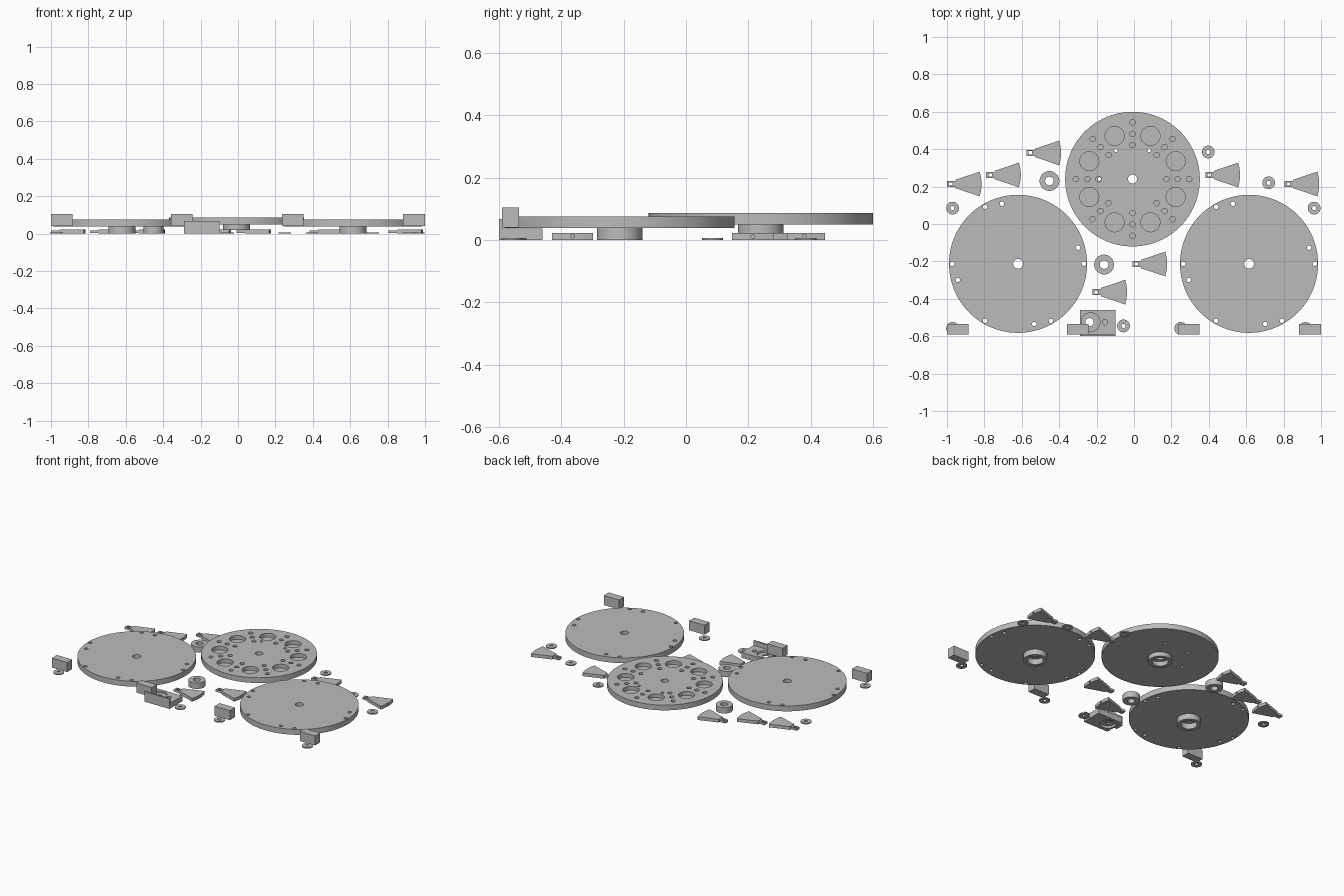
import bpy, bmesh
from math import radians, cos, sin
from mathutils import Matrix, Vector

cube = bpy.data.objects.get("Cube")
if cube:
    bpy.data.objects.remove(cube, do_unlink=True)

GREY = (0.5, 0.5, 0.5, 1)
mat = bpy.data.materials.new("plain_grey")
mat.use_nodes = True
mat.diffuse_color = GREY
mat.node_tree.nodes["Principled BSDF"].inputs["Base Color"].default_value = GREY


def make(name, bm):
    bmesh.ops.recalc_face_normals(bm, faces=bm.faces)
    mesh = bpy.data.meshes.new(name)
    bm.to_mesh(mesh)
    bm.free()
    mesh.materials.append(mat)
    obj = bpy.data.objects.new(name, mesh)
    bpy.context.collection.objects.link(obj)
    return obj


def prism(bm, points, z0, z1):
    face = bm.faces.new([bm.verts.new((x, y, z0)) for x, y in points])
    new = bmesh.ops.extrude_face_region(bm, geom=[face])["geom"]
    verts = [v for v in new if isinstance(v, bmesh.types.BMVert)]
    bmesh.ops.translate(bm, verts=verts, vec=(0, 0, z1 - z0))


def circle(x, y, r, n=32):
    return [(x + r * cos(radians(360 * i / n)), y + r * sin(radians(360 * i / n)))
            for i in range(n)]


def rect(x0, y0, x1, y1):
    return [(x0, y0), (x1, y0), (x1, y1), (x0, y1)]


def polar(r, angle):
    return r * cos(radians(angle)), r * sin(radians(angle))


def solid(name, *layers):
    """Build a part from (outline, bottom, top) prisms."""
    bm = bmesh.new()
    for layer in layers:
        prism(bm, *layer)
    return make(name, bm)


def cut(obj, *layers, turn=None):
    """Subtract a group of prisms, bake the result, drop the cutter."""
    tool = solid("cutter", *layers)
    if turn:
        tool.data.transform(turn)
    mod = obj.modifiers.new("cut", 'BOOLEAN')
    mod.operation, mod.solver, mod.object = 'DIFFERENCE', 'EXACT', tool
    graph = bpy.context.evaluated_depsgraph_get()
    baked = bpy.data.meshes.new_from_object(obj.evaluated_get(graph))
    obj.modifiers.clear()
    obj.data = baked
    bpy.data.objects.remove(tool, do_unlink=True)


def ring(name, x, y, z0, z1, outer, inner):
    obj = solid(name, (circle(0, 0, outer, 48), z0, z1))
    cut(obj, (circle(0, 0, inner), z0 - 0.1, z1 + 0.1))
    obj.location = (x, y, 0)
    return obj


def finish(obj):
    bpy.ops.object.select_all(action='DESELECT')
    obj.select_set(True)
    bpy.context.view_layer.objects.active = obj
    bpy.ops.object.shade_smooth_by_angle(angle=radians(30))


parts = []

# Two plain discs with rim holes and hollow hubs
RIM = [(0.352, a) for a in (0, 120, 180, 240, 300)] + \
      [(0.333, a) for a in (15, 105, 195, 285)]
for side, x in (("right", -0.62), ("left", 0.615)):
    disc = solid(side + "_disc", (circle(0, 0, 0.369, 96), 0.038, 0.075))
    cut(disc, (circle(0, 0, 0.026), 0, 0.1),
        *[(circle(*polar(r, a), 0.012, 16), 0, 0.1) for r, a in RIM])
    disc.location = (x, -0.213, 0)
    parts += [disc, ring(side + "_hub", x, -0.213, 0, 0.04, 0.073, 0.05)]

# Rear disc with blind pockets
rear = solid("rear_disc", (circle(0, 0, 0.36, 96), 0.05, 0.086))
pockets = []
for k in range(8):
    pockets.append((circle(*polar(0.25, 22.5 + 45 * k), 0.051), 0.06, 0.1))
    for r in (0.182, 0.242, 0.303):
        pockets.append((circle(*polar(r, 45 * k), 0.0145, 16), 0.06, 0.1))
cut(rear, *pockets)
cut(rear, (circle(0, 0, 0.024), 0, 0.1),
    *[(circle(*polar(0.178, a), 0.01, 16), 0, 0.1) for a in (60, 120, 180)])
rear.location = (-0.008, 0.24, 0)
parts += [rear, ring("rear_hub", -0.008, 0.24, 0.02, 0.051, 0.073, 0.05)]

# Fan wedges with a tongue and drilled holes
WEDGES = [(-0.575, 0.38), (-0.79, 0.262), (-1.0, 0.214), (0.382, 0.262),
          (0.805, 0.214), (-0.008, -0.214), (-0.222, -0.364)]
arc = [(0.175 + 0.01 * (1 - t * t), 0.066 * t) for t in (-1, -0.6, -0.2, 0.2, 0.6, 1)]
wedge = solid("wedge_1", ([(0.045, 0.022), (0.045, -0.022)] + arc, 0, 0.022))
cut(wedge, (circle(0, 0, 0.006, 16), 0.1, 0.3), turn=Matrix.Translation((0, 0, 0.012))
    @ Matrix.Rotation(radians(90), 4, 'Y'))
tongue = solid("tongue_1", (rect(0, -0.016, 0.047, 0.016), 0.003, 0.018))
cut(tongue, (rect(0.012, -0.009, 0.03, 0.009), -0.1, 0.1))
for i, (x, y) in enumerate(WEDGES):
    for base in (wedge, tongue):
        obj = base
        if i:
            obj = base.copy()
            obj.name = base.name.replace("_1", "_%d" % (i + 1))
            bpy.context.collection.objects.link(obj)
        obj.location = (x, y, 0)
        parts.append(obj)

# Tall bushings and thin washers
for i, (x, y) in enumerate([(-0.452, 0.23), (-0.16, -0.217)]):
    parts.append(ring("bushing_%d" % (i + 1), x, y, 0, 0.04, 0.053, 0.023))
WASHERS = [(-0.97, 0.085), (0.397, 0.385), (0.72, 0.22), (0.963, 0.085),
           (-0.056, -0.545), (-0.97, -0.558), (0.25, -0.558), (0.917, -0.558)]
for i, (x, y) in enumerate(WASHERS):
    parts.append(ring("washer_%d" % (i + 1), x, y, 0, 0.007, 0.034, 0.011))

# Raised blocks along the front
for i, x in enumerate((-1.0, -0.358, 0.235, 0.883)):
    parts.append(solid("block_%d" % (i + 1),
                       (rect(x, -0.59, x + 0.116, -0.535), 0.04, 0.105)))

# Bracket with a bored base and a thin front wall
base = solid("bracket_base", (rect(-0.29, -0.59, -0.1, -0.46), 0, 0.037))
cut(base, (circle(-0.232, -0.525, 0.05), 0.025, 0.1),
    (circle(-0.155, -0.525, 0.0145, 16), 0.02, 0.1))
cut(base, (circle(-0.232, -0.525, 0.05), -0.1, 0.015))
cut(base, (circle(-0.238, -0.525, 0.022), -0.1, 0.1))
parts += [base, solid("bracket_wall", (rect(-0.29, -0.6, -0.1, -0.588), 0, 0.068))]

for part in parts:
    finish(part)
